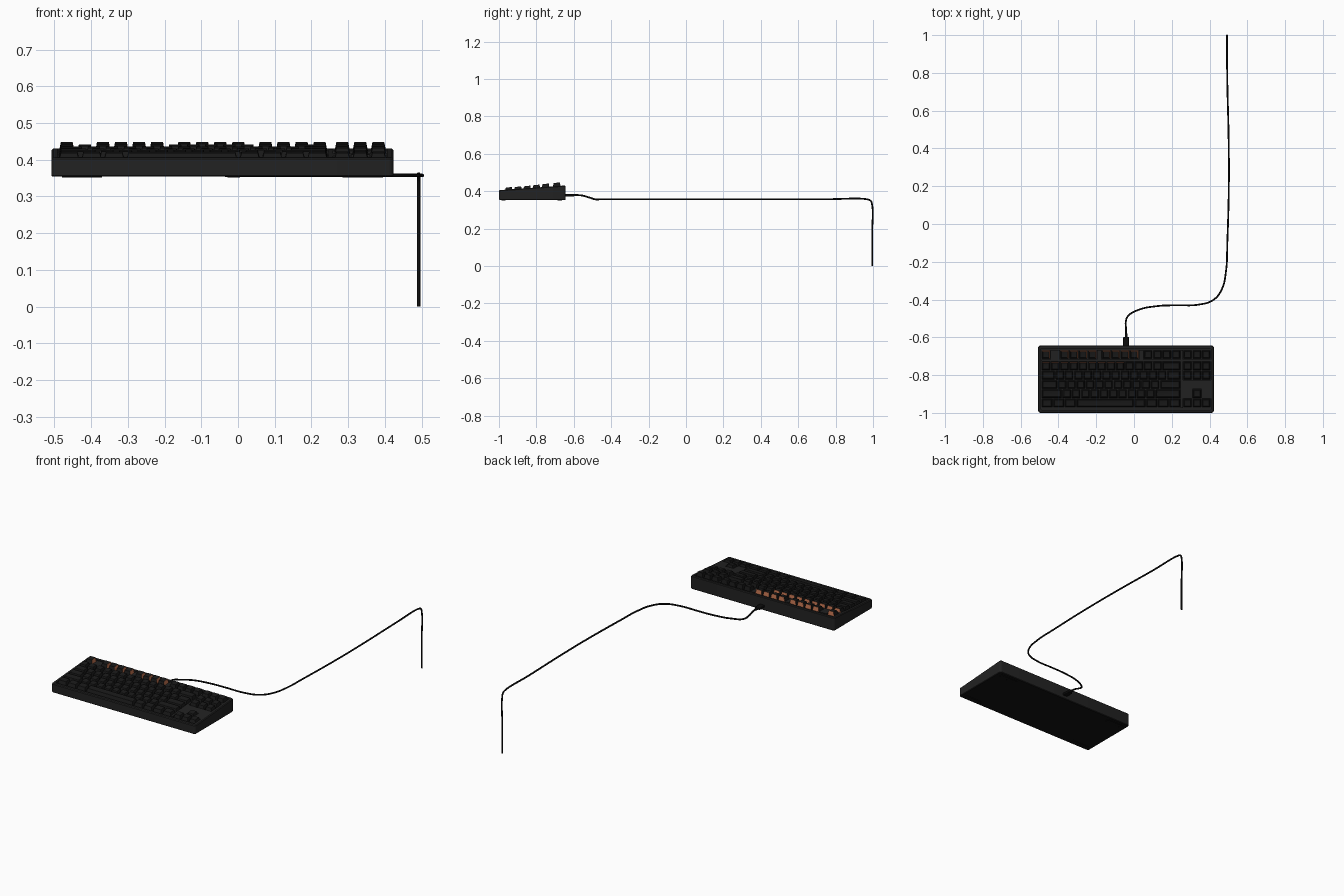
import bpy, bmesh, math
from mathutils import Vector

if "Cube" in bpy.data.objects:
    bpy.data.objects.remove(bpy.data.objects["Cube"])


def material(name, c):
    m = bpy.data.materials.new(name)
    m.diffuse_color = (*c, 1)
    m.use_nodes = True
    m.node_tree.nodes["Principled BSDF"].inputs["Base Color"].default_value = m.diffuse_color
    return m


CASE = material("charcoal case", (0.016, 0.016, 0.016))
KEY = material("black keycap", (0.010, 0.010, 0.010))
COPPER = material("copper paint", (0.50, 0.16, 0.075))
UNDER = material("underside black", (0.006, 0.006, 0.006))
CABLE = material("cable black", (0.004, 0.004, 0.004))

X0, X1, Y0, Y1 = -0.508, 0.423, -1.0, -0.643
Z0, U = 0.354, 0.0492
KX, KY = -0.491, -0.667          # back left corner of the key field


def rim_z(y):
    """Height of the sloping case top."""
    return 0.406 + (y - Y0) / (Y1 - Y0) * 0.025


def finish(name, bm, mats, bevel=0, angle=35):
    bmesh.ops.recalc_face_normals(bm, faces=bm.faces)
    me = bpy.data.meshes.new(name)
    bm.to_mesh(me)
    bm.free()
    ob = bpy.data.objects.new(name, me)
    bpy.context.collection.objects.link(ob)
    for m in mats:
        me.materials.append(m)
    if bevel:
        b = ob.modifiers.new("bevel", 'BEVEL')
        b.width, b.segments, b.angle_limit = bevel, 2, math.radians(25)
    bpy.ops.object.select_all(action='DESELECT')
    bpy.context.view_layer.objects.active = ob
    ob.select_set(True)
    bpy.ops.object.shade_smooth_by_angle(angle=math.radians(angle))
    return ob


def ring(bm, inset, radius, zf):
    """Rounded rectangle loop, inset from the case outline."""
    vs = []
    a, b, c, d = X0 + inset, X1 - inset, Y0 + inset, Y1 - inset
    for k, (cx, cy) in enumerate([(b - radius, d - radius), (a + radius, d - radius),
                                  (a + radius, c + radius), (b - radius, c + radius)]):
        for i in range(6):
            t = math.radians(90 * k + 18 * i)
            x, y = cx + radius * math.cos(t), cy + radius * math.sin(t)
            vs.append(bm.verts.new((x, y, zf(y))))
    return vs


def bridge(bm, p, q):
    n = len(p)
    for i in range(n):
        bm.faces.new((p[i], p[(i + 1) % n], q[(i + 1) % n], q[i]))


# Case: wedge shell with a recessed key bed
bm = bmesh.new()
loops = [ring(bm, 0.003, 0.011, lambda y: Z0),
         ring(bm, 0, 0.014, lambda y: Z0 + 0.003),
         ring(bm, 0, 0.014, lambda y: rim_z(y) - 0.004),
         ring(bm, 0.004, 0.010, rim_z),
         ring(bm, 0.0165, 0.002, rim_z),
         ring(bm, 0.0165, 0.002, lambda y: rim_z(y) - 0.012)]
for p, q in zip(loops, loops[1:]):
    bridge(bm, p, q)
bm.faces.new(loops[0]).material_index = 1
bm.faces.new(loops[-1])
finish("case", bm, [CASE, UNDER])


def slab(bm, a, b, c, d, low, high):
    """Box in plan whose bottom and top follow the slope of the case."""
    vs = [bm.verts.new((x, y, rim_z(y) + h)) for h in (low, high)
          for x, y in ((a, c), (b, c), (b, d), (a, d))]
    for f in ((0, 1, 2, 3), (4, 5, 6, 7), (0, 1, 5, 4), (1, 2, 6, 5), (2, 3, 7, 6), (3, 0, 4, 7)):
        bm.faces.new([vs[i] for i in f])


# Filler panels between key groups: (column, row, width, depth) in key units
bm = bmesh.new()
for u, r, w, d in [(1, 0, 1, 1), (6, 0, .5, 1), (10.5, 0, .5, 1), (0, 1, 18.25, .22),
                   (15, 0, .25, 6.22), (15.25, 3.22, 3, 1),
                   (15.25, 4.22, 1, 1), (17.25, 4.22, 1, 1)]:
    slab(bm, KX + u * U, KX + (u + w) * U, KY - (r + d) * U, KY - r * U, -0.013, -0.0008)
finish("filler_panels", bm, [CASE])


def keycap(bm, u, r, w, height, copper):
    """Tapered cap with a dished top; copper lists the painted sides."""
    g = 0.0026
    a, b = KX + u * U + g, KX + (u + w) * U - g
    c, d = KY - (r + 1) * U + g, KY - r * U - g
    ym = (c + d) / 2
    base = rim_z(ym)

    def rect(sx, sf, sb, z, tilt):
        return [bm.verts.new((x, y, base + z + (y - ym) * tilt))
                for x, y in ((a + sx, c + sf), (b - sx, c + sf), (b - sx, d - sb), (a + sx, d - sb))]
    lo = rect(0, 0, 0, -0.011, 0.07)
    hi = rect(0.0058, 0.0065, 0.0045, height, 0.13)
    dish = rect(0.0095, 0.010, 0.008, height - 0.0009, 0.13)
    for i, side in enumerate("frbl"):
        j = (i + 1) % 4
        f = bm.faces.new((lo[i], lo[j], hi[j], hi[i]))
        f.material_index = 1 if side in copper else 0
        bm.faces.new((hi[i], hi[j], dish[j], dish[i]))
    bm.faces.new(dish)
    bm.faces.new(lo)


# Key rows: name, row offset, cap height, (start column, widths) groups
NAV = (15.25, [1] * 3)
ROWS = [
    ("function_row_keys", 0, 0.0185, [(0, [1]), (2, [1] * 4), (6.5, [1] * 4), (11, [1] * 4), NAV]),
    ("number_row_keys", 1.22, 0.0165, [(0, [1] * 13 + [2]), NAV]),
    ("upper_letter_keys", 2.22, 0.014, [(0, [1.5] + [1] * 12 + [1.5]), NAV]),
    ("home_row_keys", 3.22, 0.012, [(0, [1.75] + [1] * 11 + [2.25])]),
    ("lower_letter_keys", 4.22, 0.0115, [(0, [2.25] + [1] * 10 + [2.75]), (16.25, [1])]),
    ("bottom_row_keys", 5.22, 0.0115, [(0, [1.25] * 3 + [6.25] + [1.25] * 4), NAV]),
]
for name, r, h, groups in ROWS:
    bm = bmesh.new()
    for u, widths in groups:
        for w in widths:
            sides = ""
            if r == 0 and u < 10.5:
                sides = "br"
            elif r == 1.22 and u < 9:
                sides = "b"
            keycap(bm, u, r, w, h, sides)
            u += w
    finish(name, bm, [KEY, COPPER], bevel=0.0012, angle=40)


def box(name, centre, size, mat, bevel):
    bm = bmesh.new()
    bmesh.ops.create_cube(bm, size=1)
    for v in bm.verts:
        v.co = Vector(centre) + Vector(v.co[i] * size[i] for i in range(3))
    return finish(name, bm, [mat], bevel)


# Rubber feet
for sx, xc in (("left", -0.425), ("right", 0.340)):
    for sy, yc in (("front", -0.975), ("back", -0.675)):
        box(f"{sy}_{sx}_foot", (xc, yc, Z0 - 0.0005), (0.11, 0.022, 0.004), UNDER, 0.001)

# Cable plug and strain relief
box("cable_plug", (-0.042, -0.622, 0.379), (0.031, 0.048, 0.013), CABLE, 0.003)
box("strain_relief", (-0.042, -0.592, 0.379), (0.013, 0.03, 0.011), CABLE, 0.003)

# Cable: runs over the desk and drops off its back edge
R, ZC = 0.0048, 0.3575
path = [(-.042, -.61, .379), (-.042, -.56, .378), (-.043, -.515, .366), (-.032, -.488, ZC),
        (.02, -.456, ZC), (.12, -.435, ZC), (.22, -.430, ZC), (.34, -.427, ZC), (.42, -.402, ZC),
        (.465, -.345, ZC), (.487, -.25, ZC), (.494, -.1, ZC), (.502, .2, ZC), (.501, .45, ZC),
        (.494, .75, ZC), (.492, .965, ZC), (.492, .987, .349), (.492, .9952, .327),
        (.492, .9952, .18), (.492, .9952, 0)]
cu = bpy.data.curves.new("cable", 'CURVE')
cu.dimensions = '3D'
cu.bevel_depth, cu.bevel_resolution, cu.use_fill_caps = R, 2, True
cu.resolution_u = 8
sp = cu.splines.new('BEZIER')
sp.bezier_points.add(len(path) - 1)
for p, co in zip(sp.bezier_points, path):
    p.co = co
    p.handle_left_type = p.handle_right_type = 'AUTO'
cu.materials.append(CABLE)
cable = bpy.data.objects.new("cable", cu)
bpy.context.collection.objects.link(cable)
bpy.ops.object.select_all(action='DESELECT')
bpy.context.view_layer.objects.active = cable
cable.select_set(True)
bpy.ops.object.convert(target='MESH')
bpy.ops.object.shade_smooth_by_angle(angle=math.radians(50))
